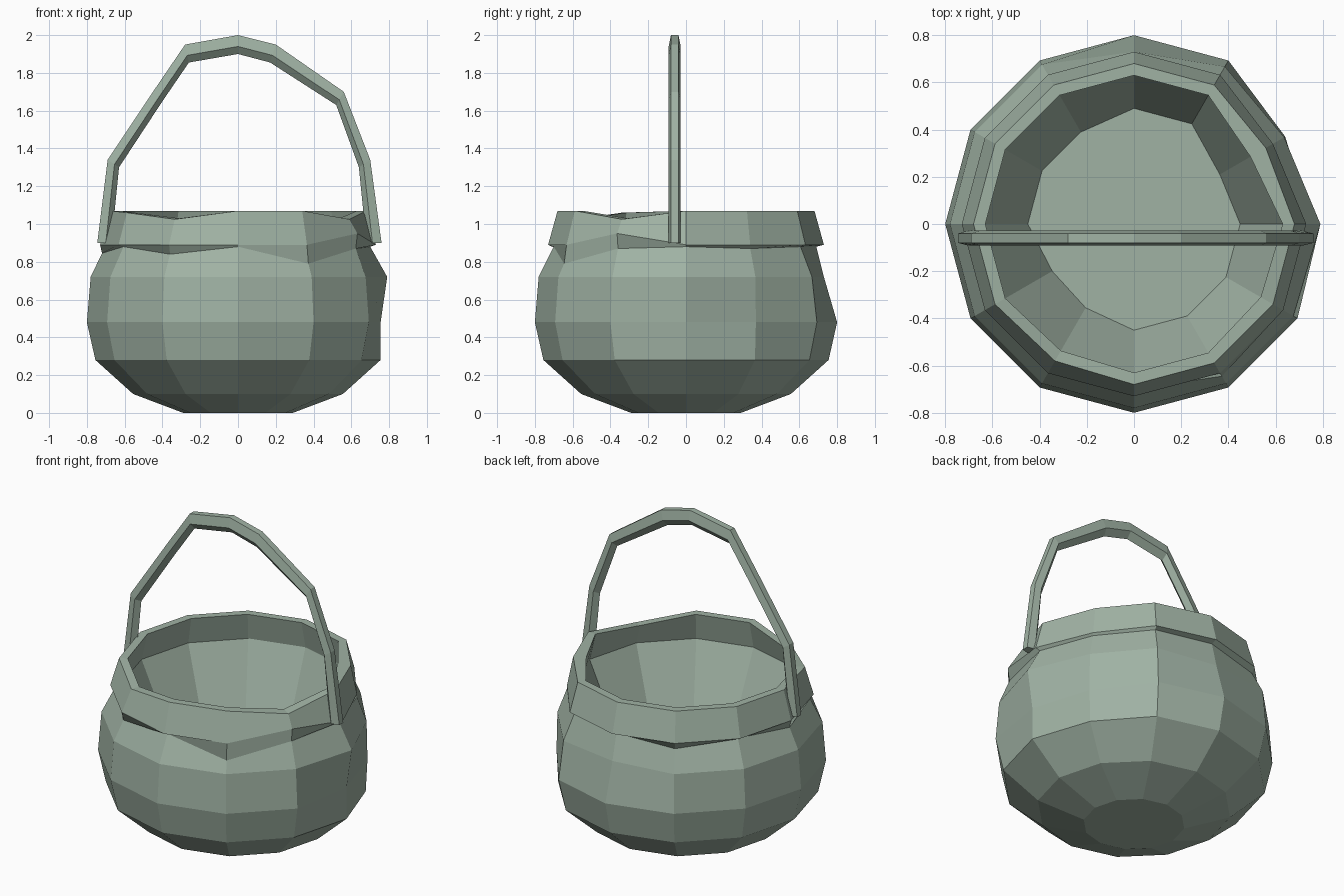
import bpy, bmesh, math

mat = bpy.data.materials.new("sage green")
mat.diffuse_color = (0.35, 0.445, 0.37, 1)


def make_object(name, bm):
    bmesh.ops.recalc_face_normals(bm, faces=bm.faces[:])
    mesh = bpy.data.meshes.new(name)
    bm.to_mesh(mesh)
    bm.free()
    mesh.materials.append(mat)
    ob = bpy.data.objects.new(name, mesh)
    bpy.context.collection.objects.link(ob)
    return ob


def skin(bm, rings):
    """Bridge consecutive rings of points with quads and cap both ends."""
    vs = [[bm.verts.new(p) for p in r] for r in rings]
    n = len(vs[0])
    for a, b in zip(vs, vs[1:]):
        for i in range(n):
            j = (i + 1) % n
            bm.faces.new((a[i], a[j], b[j], b[i]))
    bm.faces.new(vs[0])
    bm.faces.new(vs[-1])


# Pot: lathe profile (radius, height), outside up, over the rim, down inside
FLOOR = 0.42
profile = [(0.29, 0.0), (0.555, 0.10), (0.755, 0.28), (0.80, 0.48),
           (0.78, 0.72), (0.70, 0.88), (0.73, 0.89), (0.68, 1.07),
           (0.63, 1.07), (0.67, 0.90), (0.45, FLOOR)]

# Hand-made dents: (ring, side) -> (radius, height); side k is at 30*k degrees
dents = {
    (2, 1): (0.73, 0.28), (3, 1): (0.74, 0.48), (4, 1): (0.735, 0.72),
    (5, 1): (0.68, 0.87), (6, 1): (0.68, 0.89), (7, 1): (0.645, 1.07),
    (8, 1): (0.57, 1.07), (9, 1): (0.60, 0.90), (10, 1): (0.42, FLOOR),
    (3, 0): (0.755, 0.48), (4, 0): (0.79, 0.72),
    (4, 3): (0.73, 0.72), (4, 2): (0.77, 0.72),
    (5, 3): (0.69, 0.88), (5, 4): (0.715, 0.85), (5, 6): (0.72, 0.845),
    (5, 8): (0.72, 0.84), (5, 10): (0.745, 0.79), (5, 11): (0.72, 0.87),
    (6, 11): (0.73, 0.95),
    (7, 7): (0.68, 1.06), (7, 8): (0.67, 1.025), (7, 11): (0.68, 1.025),
    (8, 7): (0.63, 1.06), (8, 8): (0.62, 1.03), (8, 11): (0.62, 1.03),
    (10, 3): (0.49, FLOOR), (10, 2): (0.49, FLOOR),
    (10, 7): (0.40, FLOOR), (10, 8): (0.41, FLOOR),
}
rings = []
for k, base in enumerate(profile):
    ring = []
    for s in range(12):
        r, z = dents.get((k, s), base)
        a = math.radians(30 * s)
        ring.append((r * math.cos(a), r * math.sin(a), z))
    rings.append(ring)
bm = bmesh.new()
skin(bm, rings)
make_object("pot", bm)

# Handle: outer and inner arch edges in x, z with a five-sided section
outer = [(-0.745, 0.90), (-0.69, 1.34), (-0.45, 1.70), (-0.28, 1.95), (0, 2.0),
         (0.20, 1.95), (0.56, 1.70), (0.70, 1.34), (0.76, 0.90)]
inner = [(-0.67, 0.90), (-0.63, 1.30), (-0.40, 1.65), (-0.26, 1.855), (0, 1.90),
         (0.17, 1.855), (0.52, 1.63), (0.64, 1.30), (0.68, 0.90)]
section = [(-0.04, 0.0), (-0.08, 0.0), (-0.092, 0.6), (-0.06, 1.0), (-0.028, 0.6)]
bm = bmesh.new()
skin(bm, [[(o[0] + (i[0] - o[0]) * t, y, o[1] + (i[1] - o[1]) * t)
           for y, t in section] for o, i in zip(outer, inner)])
make_object("handle", bm)
